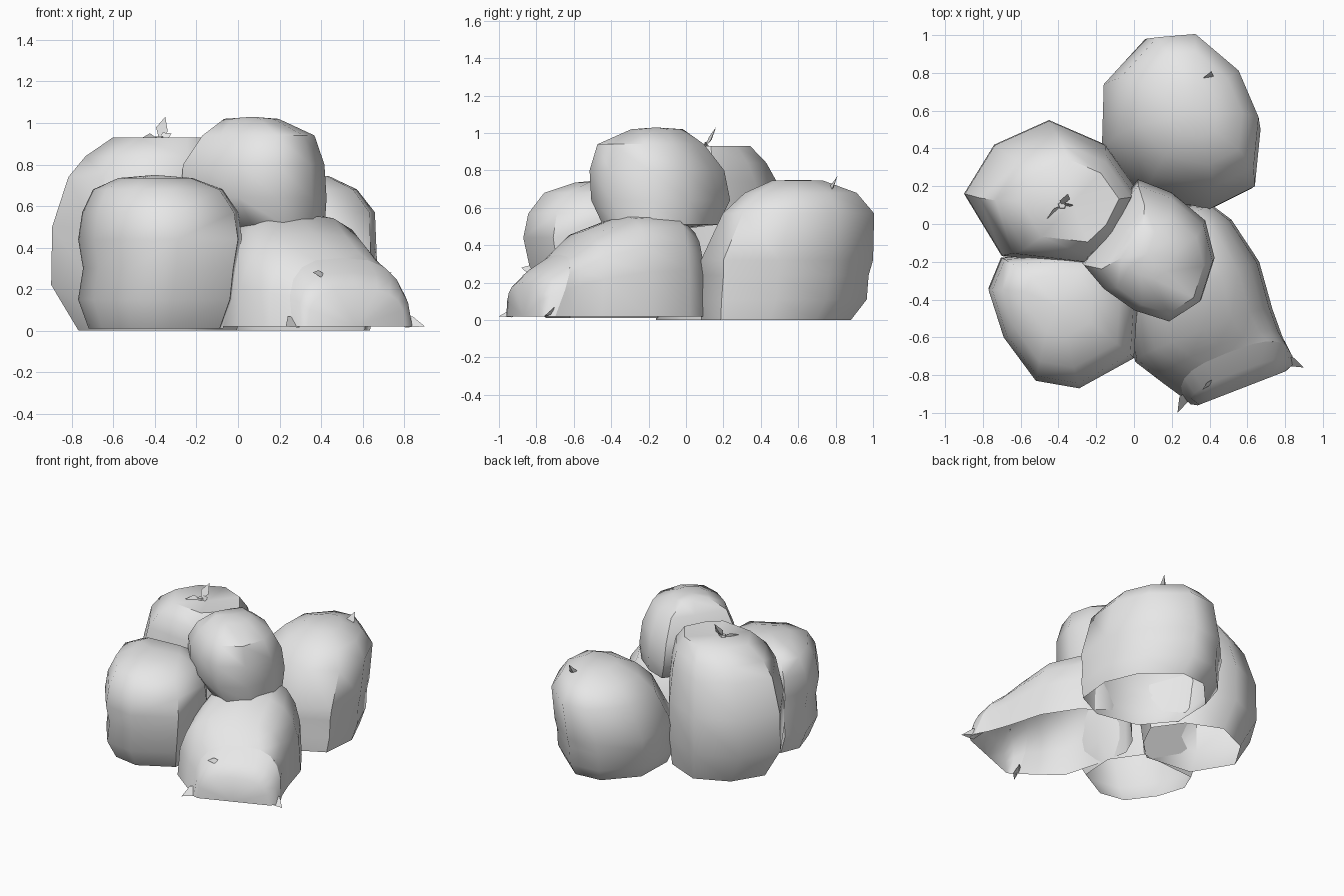
import bpy, bmesh, math
from mathutils import Vector

cube = bpy.data.objects.get("Cube")
if cube:
    bpy.data.objects.remove(cube, do_unlink=True)

grey = bpy.data.materials.new("plain grey")
grey.use_nodes = True
grey.diffuse_color = (0.8, 0.8, 0.8, 1)
grey.node_tree.nodes["Principled BSDF"].inputs["Base Color"].default_value = (0.8, 0.8, 0.8, 1)


def finish(name, bm, angle=50):
    bmesh.ops.recalc_face_normals(bm, faces=bm.faces)
    mesh = bpy.data.meshes.new(name)
    bm.to_mesh(mesh)
    bm.free()
    mesh.materials.append(grey)
    mesh.shade_smooth()
    mesh.set_sharp_from_angle(angle=math.radians(angle))
    obj = bpy.data.objects.new(name, mesh)
    bpy.context.collection.objects.link(obj)
    return obj


def loft(name, rings, closed=True, apex=None, base=None):
    """Skin a series of rings, with optional points closing the two ends."""
    bm = bmesh.new()
    loops = [[bm.verts.new(p) for p in ring] for ring in rings]
    count = len(loops[0])
    pairs = [(i, (i + 1) % count) for i in range(count if closed else count - 1)]
    for low, high in zip(loops, loops[1:]):
        for i, j in pairs:
            bm.faces.new((low[i], low[j], high[j], high[i]))
    for point, loop in ((apex, loops[-1]), (base, loops[0])):
        if point:
            tip = bm.verts.new(point)
            for i, j in pairs:
                bm.faces.new((loop[i], loop[j], tip))
    return finish(name, bm)


def sack(name, outline, centre, profile, top, closed_base=False):
    """Scale a plan outline up a profile of (scale, height, drift x, drift y)."""
    cx, cy = centre
    rings = [[(cx + dx + (x - cx) * s, cy + dy + (y - cy) * s, z) for x, y in outline]
             for s, z, dx, dy in profile]
    s, z, dx, dy = profile[0]
    base = (cx + dx, cy + dy, z - 0.04) if closed_base else None
    s, z, dx, dy = profile[-1]
    return loft(name, rings, apex=(cx + dx, cy + dy, top), base=base)


def shards(name, items):
    """Thin pointed scraps of cloth: (root, tip, width)."""
    bm = bmesh.new()
    for root, tip, width in items:
        root, tip = Vector(root), Vector(tip)
        along = (tip - root).normalized()
        side = along.cross(Vector((0.3, -0.8, 0.5))).normalized() * width
        thick = along.cross(side).normalized() * width * 0.4
        middle = root.lerp(tip, 0.45)
        corners = [bm.verts.new(p) for p in
                   (root, middle + side, tip, middle - side, middle + thick)]
        for i in range(4):
            bm.faces.new((corners[i], corners[(i + 1) % 4], corners[4]))
        bm.faces.new(corners[:4])
    return finish(name, bm, 20)


# Standing sacks, open underneath
sack("back_sack",
     [(-.17, .4), (-.16, .74), (.06, .98), (.29, 1), (.55, .78),
      (.67, .5), (.64, .2), (.4, .08), (.04, .15)], (.25, .55),
     [(.87, 0, .02, -.06), (.97, .11, 0, -.02), (.97, .24, 0, -.01), (1, .32, 0, 0),
      (.88, .57, .04, .06), (.65, .68, .05, .07), (.3, .745, .06, .05)], .75)

sack("right_sack",
     [(-.9, .16), (-.74, .42), (-.45, .55), (-.15, .42), (.02, .18),
      (-.1, -.06), (-.27, -.22), (-.7, -.17)], (-.42, .14),
     [(.83, 0, .05, 0), (1, .22, 0, 0), (.99, .5, 0, 0), (.89, .74, .03, -.02),
      (.78, .84, .06, -.03), (.57, .93, .09, -.03)], .92)

sack("front_right_sack",
     [(-.77, -.35), (-.69, -.6), (-.52, -.83), (-.29, -.87), (0, -.71),
      (.02, -.4), (-.16, -.14), (-.7, -.18)], (-.38, -.53),
     [(.82, .01, -.02, .06), (.95, .15, -.02, .02), (.94, .3, 0, .01), (1, .44, 0, 0),
      (.95, .57, 0, .01), (.79, .68, -.01, .04), (.45, .735, -.02, .09)], .75)

# Sack resting on top of the others
sack("top_sack",
     [(-.28, -.2), (-.12, .06), (.02, .24), (.2, .17), (.38, .02), (.43, -.18),
      (.36, -.4), (.19, -.51), (0, -.45), (-.17, -.33)], (.09, -.15),
     [(.82, .51, .05, 0), (.99, .64, 0, 0), (.96, .8, 0, -.02), (.76, .94, .02, -.05),
      (.37, 1.02, -.02, -.01)], 1.03, closed_base=True)

# Fallen sack: arches lofted from its back to its open mouth
ACROSS, FORWARD, FLOOR = Vector((.93, .36, 0)), Vector((.36, -.93, 0)), .02


def arch(x, y, width, height, setback=0, fullness=0.7, steps=10):
    points = []
    for i in range(steps + 1):
        a = math.pi * i / steps
        c, s = math.cos(a), max(math.sin(a), 0)
        across = math.copysign(abs(c) ** fullness, c) * width
        rise = s ** fullness
        points.append(Vector((x, y, FLOOR + rise * (height - FLOOR)))
                      + ACROSS * across - FORWARD * setback * rise)
    return points


rim = (.55, -.81, .31, .35, .14)
loft("fallen_sack",
     [arch(.18, .01, .25, .48), arch(.2, -.1, .34, .58), arch(.3, -.34, .39, .56),
      arch(.37, -.59, .39, .47, .03), arch(.47, -.72, .34, .39, .08), arch(*rim)],
     closed=False, base=(.13, .1, .12))

# Spilling contents that fill the mouth
loft("sack_filling",
     [arch(*rim), arch(.57, -.85, .29, .28, .07), arch(.57, -.87, .25, .2, 0)],
     closed=False, apex=(.57, -.87, FLOOR))

# Torn corners and scraps around the mouth
shards("mouth_corners",
       [((.3, -.86, .06), (.23, -1, .02), .04), ((.76, -.7, .06), (.9, -.76, .02), .04),
        ((.42, -.82, .27), (.36, -.88, .28), .02), ((.7, -.65, .27), (.74, -.62, .28), .015)])

# Tied tufts on the standing sacks
for name, (x, y, z) in (("right_tuft", (-.38, .1, .92)), ("back_tuft", (.38, .75, .66))):
    shards(name, [((x, y, z), (x + .03, y + .06, z + .11), .03),
                  ((x, y, z), (x - .08, y - .07, z + .01), .03),
                  ((x, y, z), (x + .06, y, z + .03), .025)])
    bm = bmesh.new()
    bmesh.ops.create_cone(bm, cap_ends=True, segments=5, radius1=.035, radius2=.02, depth=.06)
    bmesh.ops.translate(bm, verts=bm.verts, vec=(x, y, z - .015))
    finish(name + "_knot", bm)
